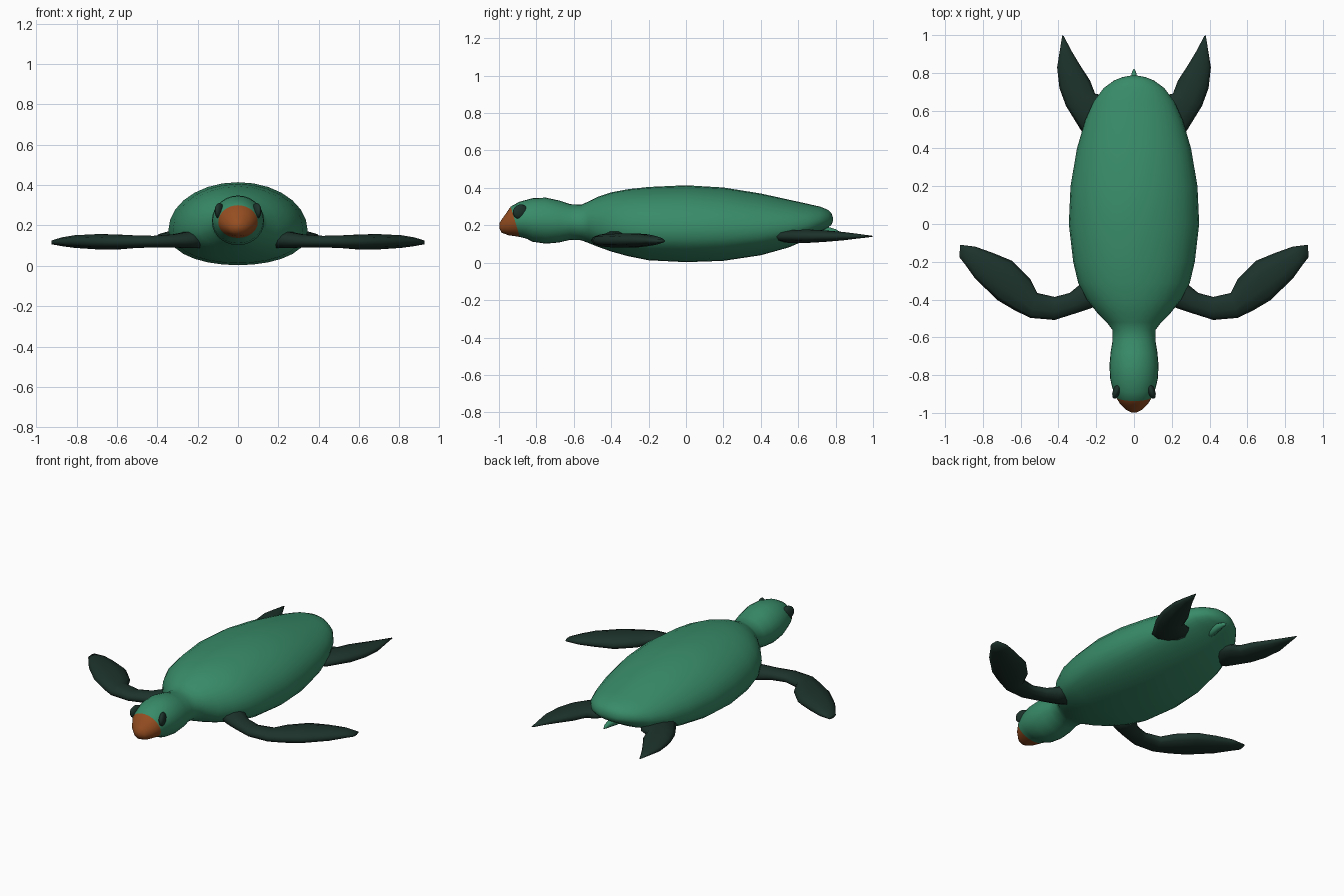
import bpy, bmesh
from math import sin, cos, pi
from mathutils import Vector


def material(name, color):
    m = bpy.data.materials.new(name)
    m.diffuse_color = (*color, 1)
    return m


GREEN = material("green_skin", (0.04, 0.26, 0.14))
DARK = material("dark_green", (0.012, 0.032, 0.024))
ORANGE = material("orange_beak", (0.30, 0.075, 0.015))


def loft(name, rings, mats, mat_of_ring=lambda i: 0, mirror=False):
    """Skin a list of closed rings and cap both ends."""
    bm = bmesh.new()
    vs = [[bm.verts.new(p) for p in r] for r in rings]
    n = len(vs[0])
    for i in range(len(vs) - 1):
        for j in range(n):
            k = (j + 1) % n
            f = bm.faces.new((vs[i][j], vs[i][k], vs[i + 1][k], vs[i + 1][j]))
            f.material_index = mat_of_ring(i)
    bm.faces.new(vs[0]).material_index = mat_of_ring(0)
    bm.faces.new(vs[-1]).material_index = mat_of_ring(len(vs) - 2)
    bmesh.ops.recalc_face_normals(bm, faces=bm.faces)
    me = bpy.data.meshes.new(name)
    bm.to_mesh(me)
    bm.free()
    for m in mats:
        me.materials.append(m)
    me.polygons.foreach_set("use_smooth", [True] * len(me.polygons))
    ob = bpy.data.objects.new(name, me)
    bpy.context.collection.objects.link(ob)
    if mirror:
        ob.modifiers.new("mirror", "MIRROR").use_mirror_merge = False
    return ob


# Body and head: y, half width, bottom z, top z, forward slant
STATIONS = [
    (-0.998, 0.012, 0.185, 0.210, 0), (-0.985, 0.040, 0.160, 0.232, 0),
    (-0.955, 0.072, 0.147, 0.265, 0.1), (-0.912, 0.098, 0.138, 0.300, 0.3),
    (-0.87, 0.114, 0.128, 0.326, 0.2), (-0.82, 0.126, 0.112, 0.345, 0),
    (-0.75, 0.130, 0.102, 0.348, 0), (-0.68, 0.124, 0.108, 0.333, 0),
    (-0.62, 0.114, 0.122, 0.313, 0), (-0.56, 0.115, 0.120, 0.310, 0),
    (-0.52, 0.145, 0.105, 0.328, 0), (-0.47, 0.195, 0.085, 0.353, 0),
    (-0.40, 0.250, 0.060, 0.376, 0), (-0.31, 0.296, 0.035, 0.393, 0),
    (-0.20, 0.322, 0.013, 0.405, 0), (0.00, 0.345, 0.003, 0.414, 0),
    (0.20, 0.336, 0.010, 0.402, 0), (0.40, 0.302, 0.040, 0.370, 0),
    (0.55, 0.258, 0.082, 0.337, 0), (0.65, 0.213, 0.125, 0.315, 0),
    (0.72, 0.160, 0.165, 0.299, 0), (0.76, 0.105, 0.188, 0.282, 0),
    (0.778, 0.060, 0.203, 0.264, 0), (0.785, 0.020, 0.222, 0.243, 0)]


def body_ring(y, w, lo, hi, slant, n=28):
    trunk = y > -0.5
    mid = lo + (hi - lo) * (0.42 if trunk else 0.48)
    pts = []
    for j in range(n):
        a = 2 * pi * j / n
        s = sin(a)
        z = mid + (hi - mid) * s if s > 0 else mid - (mid - lo) * (-s) ** (0.82 if trunk else 1)
        pts.append((w * cos(a), y - slant * (z - mid), z))
    return pts


loft("body_and_head", [body_ring(*s) for s in STATIONS], [GREEN, ORANGE],
     lambda i: 1 if i < 3 else 0)


def flipper(name, sections, n=10):
    """Sections: inner edge xy, outer edge xy, centre z, half thickness."""
    rings = []
    for x1, y1, x2, y2, z, t in sections:
        c = Vector(((x1 + x2) / 2, (y1 + y2) / 2, z))
        h = Vector(((x2 - x1) / 2, (y2 - y1) / 2, 0))
        rings.append([c + h * cos(2 * pi * j / n) + Vector((0, 0, t * sin(2 * pi * j / n)))
                      for j in range(n)])
    return loft(name, rings, [DARK], mirror=True)


# Swimming limbs, swept backwards
flipper("front_flipper", [
    (0.20, -0.27, 0.17, -0.42, 0.130, 0.044), (0.286, -0.32, 0.225, -0.445, 0.128, 0.042),
    (0.34, -0.365, 0.30, -0.47, 0.123, 0.034), (0.42, -0.386, 0.42, -0.508, 0.120, 0.030),
    (0.513, -0.365, 0.55, -0.497, 0.119, 0.034), (0.55, -0.29, 0.635, -0.455, 0.118, 0.038),
    (0.645, -0.195, 0.72, -0.405, 0.119, 0.040), (0.75, -0.152, 0.84, -0.29, 0.120, 0.033),
    (0.84, -0.12, 0.89, -0.22, 0.119, 0.023), (0.92, -0.11, 0.925, -0.175, 0.116, 0.010)])
flipper("hind_flipper", [
    (0.12, 0.62, 0.19, 0.46, 0.138, 0.030), (0.16, 0.68, 0.275, 0.487, 0.140, 0.036),
    (0.206, 0.69, 0.36, 0.625, 0.142, 0.037), (0.233, 0.76, 0.395, 0.72, 0.142, 0.032),
    (0.285, 0.84, 0.407, 0.83, 0.142, 0.024), (0.33, 0.915, 0.394, 0.91, 0.142, 0.014),
    (0.372, 0.995, 0.380, 0.998, 0.141, 0.003)])

# Short tail under the rear
TAIL = [(0.62, 0.030, 0.165), (0.70, 0.028, 0.170), (0.76, 0.020, 0.172),
        (0.80, 0.012, 0.168), (0.82, 0.003, 0.164)]
loft("tail", [[(r * cos(j * pi / 5), y, z + r * sin(j * pi / 5)) for j in range(10)]
              for y, r, z in TAIL], [GREEN])

# Eyes, slightly proud of the head
for side in (-1, 1):
    bpy.ops.mesh.primitive_uv_sphere_add(segments=12, ring_count=8, radius=1,
                                         location=(side * 0.092, -0.885, 0.272),
                                         rotation=(0.25, 0, side * 0.35))
    eye = bpy.context.object
    eye.name = "eye_" + ("left" if side > 0 else "right")
    eye.scale = (0.020, 0.044, 0.039)
    eye.data.materials.append(DARK)
    bpy.ops.object.shade_smooth()
